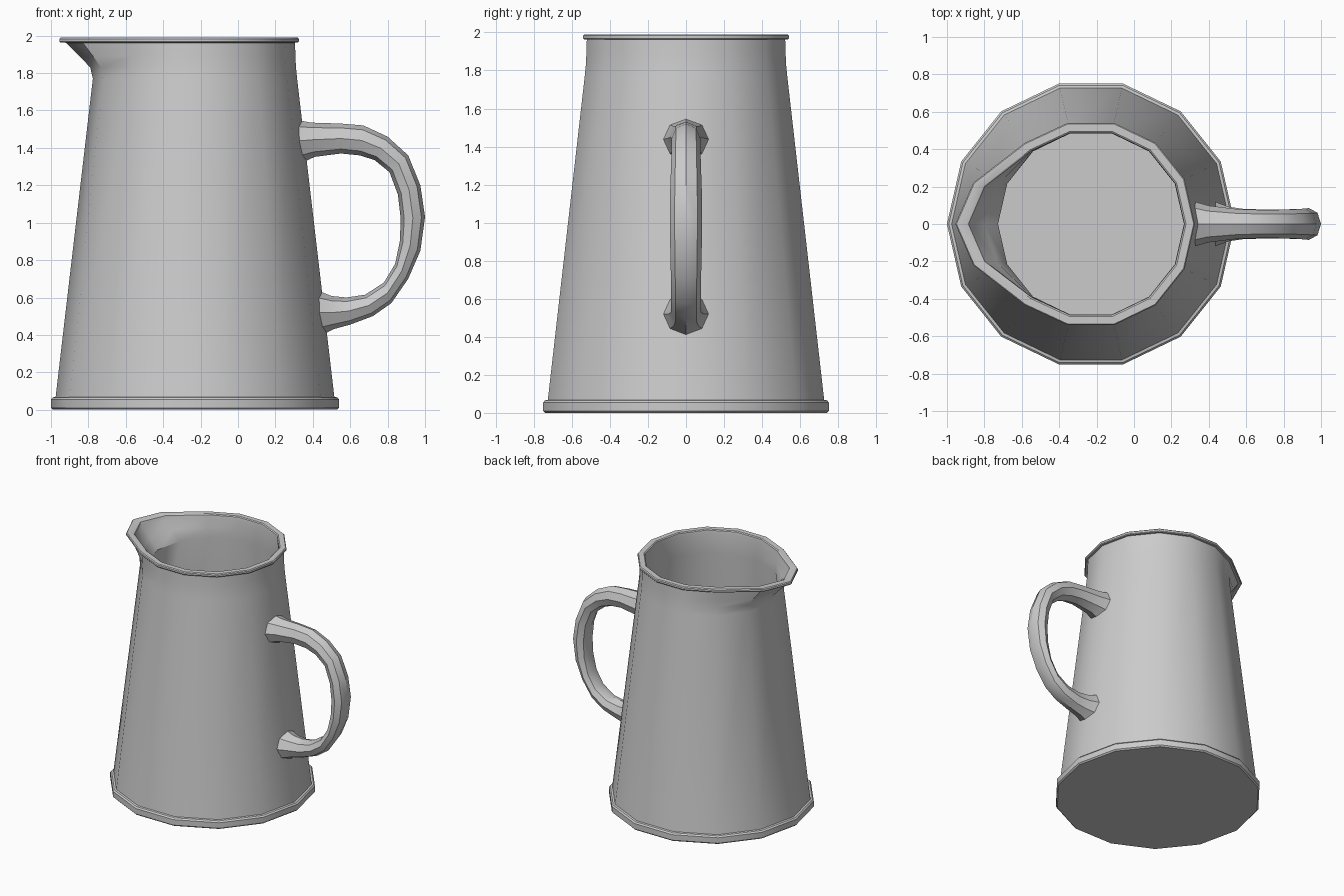
import bpy, bmesh, math
from mathutils import Vector

CX, SIDES = -0.23, 14      # axis of the jug and its number of sides


def finish(name, bm):
    bmesh.ops.recalc_face_normals(bm, faces=bm.faces)
    mesh = bpy.data.meshes.new(name)
    bm.to_mesh(mesh)
    bm.free()
    ob = bpy.data.objects.new(name, mesh)
    bpy.context.collection.objects.link(ob)
    bpy.ops.object.select_all(action='DESELECT')
    ob.select_set(True)
    bpy.context.view_layer.objects.active = ob
    bpy.ops.object.shade_smooth_by_angle(angle=math.radians(35))


def skin(bm, rings):
    loops = [[bm.verts.new(p) for p in ring] for ring in rings]
    n = len(loops[0])
    for a, b in zip(loops, loops[1:]):
        for i in range(n):
            j = (i + 1) % n
            bm.faces.new((a[i], a[j], b[j], b[i]))
    return loops


def jug_ring(r, z, spout):
    pull = {7: 1.0, 6: 0.76, 8: 0.76, 5: 0.05, 9: 0.05}   # spout vertices
    ring = []
    for k in range(SIDES):
        a = 2 * math.pi * k / SIDES
        s = spout * pull.get(k, 0)
        squeeze = 1 - (0.5 * spout if k in (6, 8) else 0)
        ring.append((CX + r * math.cos(a) - s, r * math.sin(a) * squeeze, z))
    return ring


# Body: radius, height, spout pull, from underside over the rim to the floor
profile = [
    (0.76, 0, 0), (0.77, 0.01, 0), (0.77, 0.055, 0), (0.76, 0.066, 0),
    (0.745, 0.069, 0), (0.546, 1.77, 0), (0.54, 1.83, 0.02),
    (0.537, 1.89, 0.08), (0.535, 1.962, 0.155),
    (0.55, 1.963, 0.17), (0.555, 1.969, 0.17), (0.555, 1.983, 0.17),
    (0.549, 1.99, 0.17), (0.508, 1.99, 0.157), (0.50, 1.984, 0.155),
    (0.497, 1.96, 0.15), (0.497, 1.88, 0.07), (0.497, 1.80, 0),
    (0.70, 0.07, 0)]
bm = bmesh.new()
loops = skin(bm, [jug_ring(*p) for p in profile])
bm.faces.new(loops[0])
bm.faces.new(loops[-1])
finish("jug_body", bm)

# Handle: outer x, z, inner x, z, half width for each section
sections = [
    (0.34, 1.545, 0.36, 1.33, 0.12), (0.39, 1.535, 0.41, 1.352, 0.098),
    (0.55, 1.53, 0.55, 1.37, 0.08), (0.67, 1.52, 0.65, 1.36, 0.076),
    (0.80, 1.46, 0.73, 1.335, 0.076), (0.91, 1.36, 0.81, 1.27, 0.078),
    (0.975, 1.20, 0.855, 1.15, 0.083), (1.00, 1.03, 0.87, 1.02, 0.085),
    (0.975, 0.85, 0.865, 0.90, 0.083), (0.91, 0.70, 0.84, 0.78, 0.08),
    (0.82, 0.57, 0.78, 0.68, 0.078), (0.72, 0.50, 0.68, 0.615, 0.078),
    (0.60, 0.455, 0.58, 0.60, 0.08), (0.515, 0.432, 0.50, 0.608, 0.092),
    (0.48, 0.41, 0.45, 0.63, 0.12)]
rings = []
for ox, oz, ix, iz, w in sections:
    outer, inner = Vector((ox, 0, oz)), Vector((ix, 0, iz))
    mid, half = (outer + inner) / 2, (outer - inner) / 2
    rings.append([mid + half * math.cos(k * math.pi / 4)
                  + Vector((0, w * math.sin(k * math.pi / 4), 0)) for k in range(8)])
# Fit both handle ends to the sloping jug wall
for ring in (rings[0], rings[-1]):
    for p in ring:
        p.x = CX + 0.745 - 0.117 * (p.z - 0.07) - 0.228 * abs(p.y) - 0.004
bm = bmesh.new()
skin(bm, rings)
finish("handle", bm)
